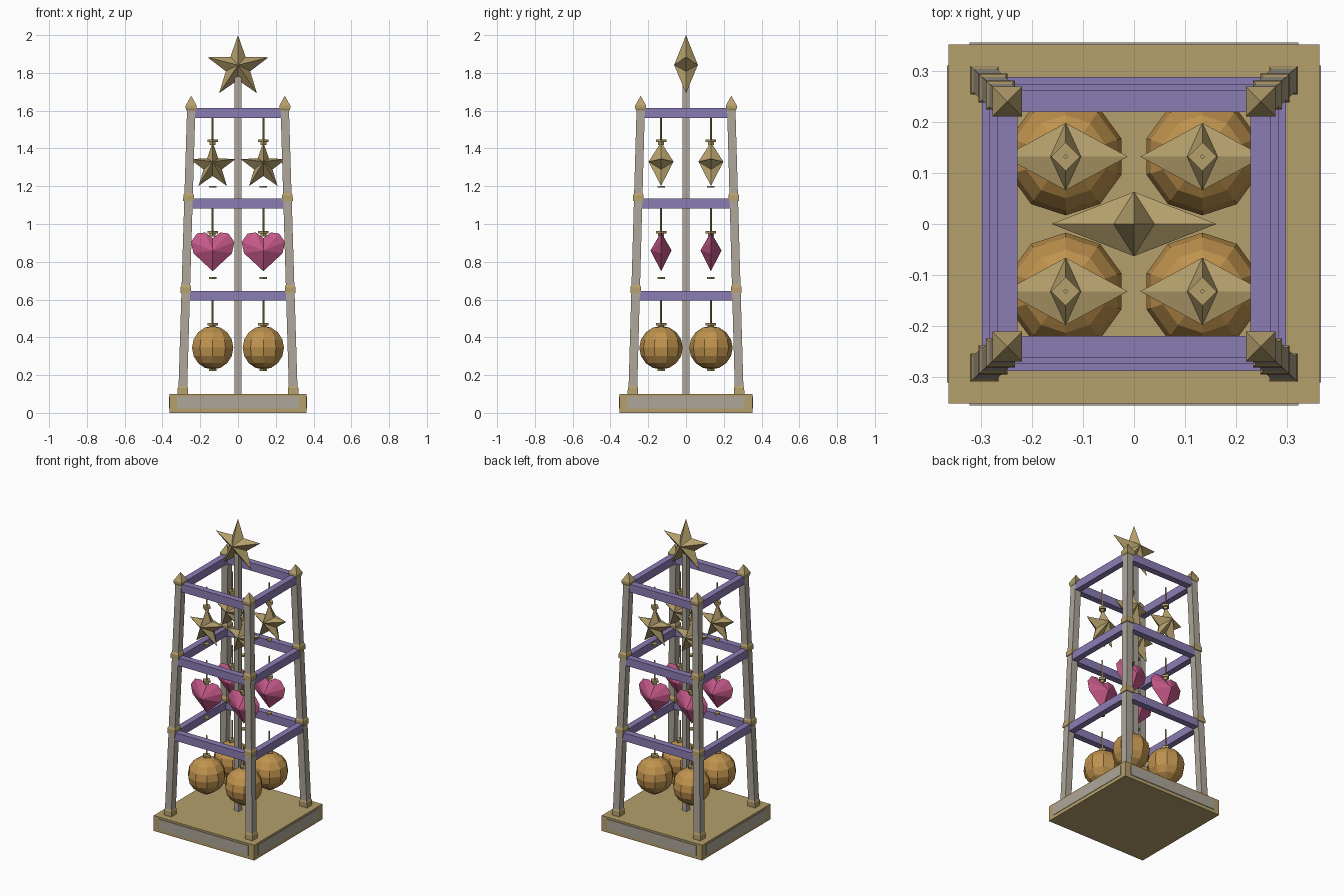
import bpy, bmesh, math
from mathutils import Vector

cube = bpy.data.objects.get("Cube")
if cube:
    bpy.data.objects.remove(cube, do_unlink=True)


def material(name, rgb):
    m = bpy.data.materials.new(name)
    m.use_nodes = True
    m.diffuse_color = (*rgb, 1)
    m.node_tree.nodes["Principled BSDF"].inputs["Base Color"].default_value = (*rgb, 1)
    return m


GOLD = material("antique gold", (0.46, 0.35, 0.15))
GREY = material("warm grey", (0.42, 0.38, 0.32))
PURPLE = material("muted purple", (0.26, 0.2, 0.45))
PINK = material("rose pink", (0.56, 0.1, 0.25))
AMBER = material("amber", (0.52, 0.29, 0.075))


def finish(name, bm, mat):
    bmesh.ops.recalc_face_normals(bm, faces=bm.faces)
    me = bpy.data.meshes.new(name)
    bm.to_mesh(me)
    bm.free()
    me.materials.append(mat)
    ob = bpy.data.objects.new(name, me)
    bpy.context.collection.objects.link(ob)
    return ob


def loft(name, rings, mat):
    """Square column: each ring is (centre x, centre y, z, half x, half y)."""
    bm = bmesh.new()
    loops = [[bm.verts.new((x + sx * hx, y + sy * hy, z))
              for sx, sy in ((-1, -1), (1, -1), (1, 1), (-1, 1))]
             for x, y, z, hx, hy in rings]
    bm.faces.new(loops[0])
    bm.faces.new(loops[-1])
    for a, b in zip(loops, loops[1:]):
        for i in range(4):
            j = (i + 1) % 4
            bm.faces.new((a[i], a[j], b[j], b[i]))
    return finish(name, bm, mat)


def box(name, x, y, z0, z1, hx, hy, mat):
    return loft(name, [(x, y, z0, hx, hy), (x, y, z1, hx, hy)], mat)


def gem(name, outline, apex_z, depth, place, mat):
    """Outline in the xz plane, joined to an apex in front and one behind."""
    bm = bmesh.new()
    place = Vector(place)
    rim = [bm.verts.new(place + Vector((x, 0, z))) for x, z in outline]
    for side in (-1, 1):
        tip = bm.verts.new(place + Vector((0, side * depth, apex_z)))
        for a, b in zip(rim, rim[1:] + rim[:1]):
            bm.faces.new((a, b, tip))
    return finish(name, bm, mat)


def star_outline(radius):
    pts = []
    for i in range(10):
        r = radius if i % 2 == 0 else radius * 0.4
        pts.append((r * math.sin(i * math.pi / 5), r * math.cos(i * math.pi / 5)))
    return pts


def prism(name, x, y, z0, z1, radius, mat):
    """Four-sided bead with its corners on the axes."""
    bm = bmesh.new()
    bmesh.ops.create_cone(bm, cap_ends=True, segments=4, radius1=radius,
                          radius2=radius, depth=z1 - z0)
    bmesh.ops.translate(bm, verts=bm.verts, vec=(x, y, (z0 + z1) / 2))
    return finish(name, bm, mat)


def corner(z):
    """Centre of the leaning leg at a height."""
    t = (z - 0.1) / 1.5
    return 0.293 - 0.045 * t, 0.282 - 0.042 * t


SIGNS = [(sx, sy) for sx in (-1, 1) for sy in (-1, 1)]

# Base with inset-look side panels
box("base", 0, 0, 0, 0.1, 0.363, 0.352, GOLD)
for s in (-1, 1):
    box("base_panel", 0, s * 0.352, 0.022, 0.088, 0.322, 0.004, GREY)
    box("base_panel", s * 0.363, 0, 0.022, 0.088, 0.003, 0.311, GREY)

# Centre pole and top star
box("centre_pole", 0, 0, 0.1, 1.78, 0.018, 0.018, GREY)
gem("top_star", star_outline(0.17), 0.012, 0.063, (0, 0, 1.83), GOLD)

# Leaning legs, collars and finials
for sx, sy in SIGNS:
    def ring(z, h, at=None):
        x, y = corner(z if at is None else at)
        return sx * x, sy * y, z, h, h
    loft("leg", [ring(0.1, 0.023), ring(1.61, 0.022)], GREY)
    loft("foot_collar", [ring(0.1, 0.027), ring(0.132, 0.027), ring(0.148, 0.021)], GOLD)
    for z in (0.635, 1.122):
        loft("collar", [ring(z, 0.028), ring(z + 0.03, 0.028), ring(z + 0.045, 0.021)], GOLD)
    loft("finial", [ring(1.6, 0.024, 1.6), ring(1.612, 0.029, 1.6),
                    ring(1.627, 0.029, 1.6), ring(1.677, 0.001, 1.6)], GOLD)

# Three levels of rails
for z in (0.62, 1.108, 1.588):
    x, y = corner(z)
    for s in (-1, 1):
        box("rail", 0, s * y, z - 0.026, z + 0.026, x, 0.021, PURPLE)
        box("rail", s * x, 0, z - 0.026, z + 0.026, 0.02, y, PURPLE)

# Hanging ornaments: a star, a heart and a ball in each quarter
half = [(0.04, 0.095), (0.083, 0.09), (0.115, 0.045), (0.102, -0.015)]
heart = [(0, 0.065)] + half + [(0, -0.11)] + [(-x, z) for x, z in reversed(half)]
for sx, sy in SIGNS:
    x, y = sx * 0.134, sy * 0.132
    gem("hanging_star", star_outline(0.128), 0.025, 0.066, (x, y, 1.305), GOLD)
    gem("hanging_heart", heart, 0, 0.056, (x, y, 0.86), PINK)
    bm = bmesh.new()
    bmesh.ops.create_uvsphere(bm, u_segments=10, v_segments=8, radius=0.115)
    bmesh.ops.translate(bm, verts=bm.verts, vec=(x, y, 0.345))
    finish("hanging_ball", bm, AMBER)
    # Cord, cap and bottom bead for each level
    for low, high, top in ((0.222, 0.462, 0.6), (0.71, 0.95, 1.09), (1.192, 1.434, 1.57)):
        prism("cord", x, y, high, top, 0.005, GOLD)
        prism("cap", x, y, high, high + 0.014, 0.028, GOLD)
        prism("cap_neck", x, y, high - 0.015, high, 0.016, GOLD)
        prism("bottom_bead", x, y, low, low + 0.01, 0.02, GOLD)
